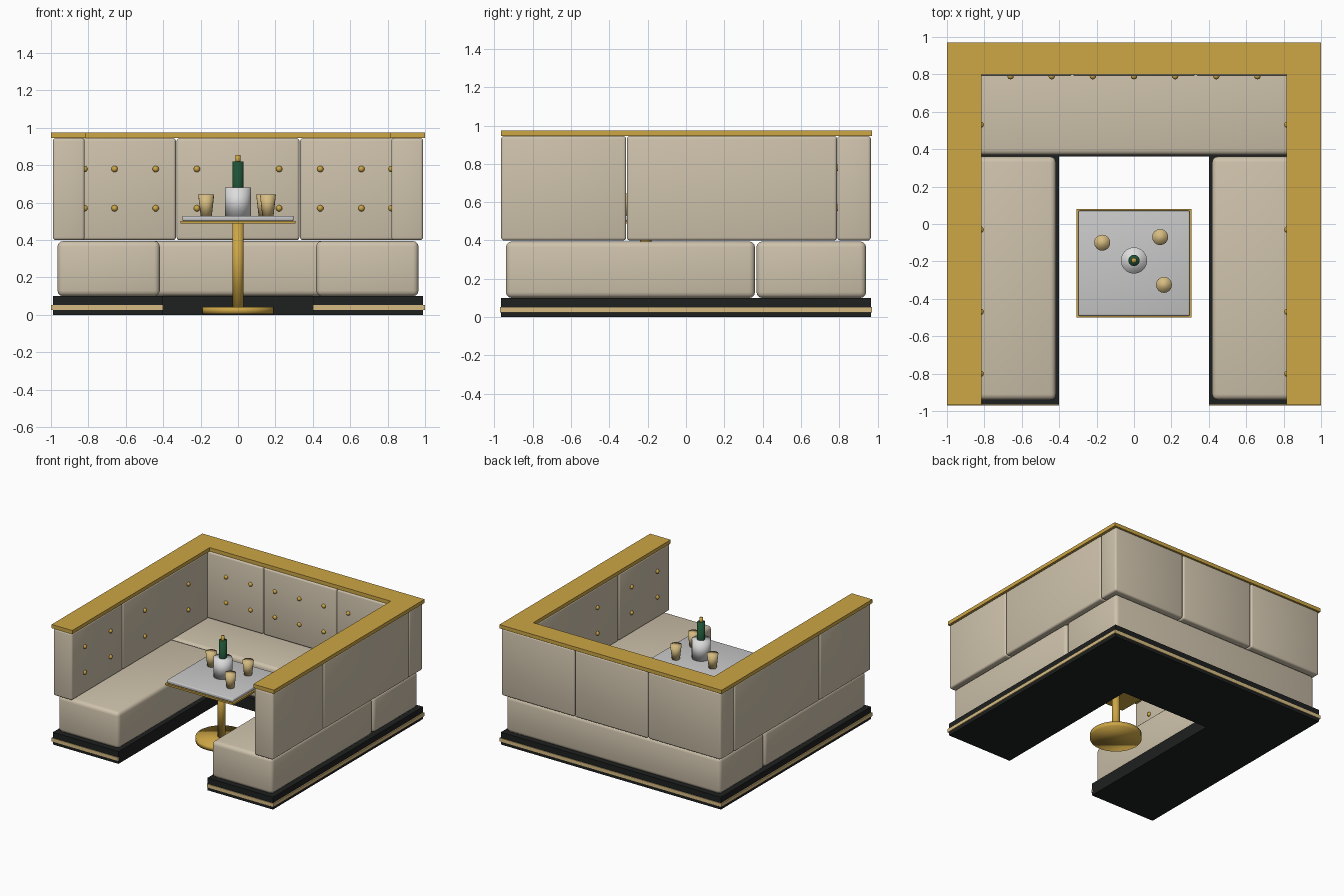
import bpy, bmesh
from math import radians
from mathutils import Matrix, Vector

cube = bpy.data.objects.get("Cube")
if cube:
    bpy.data.objects.remove(cube, do_unlink=True)


def material(name, r, g, b):
    m = bpy.data.materials.new(name)
    m.use_nodes = True
    m.diffuse_color = (r, g, b, 1)
    m.node_tree.nodes["Principled BSDF"].inputs["Base Color"].default_value = (r, g, b, 1)
    return m


CREAM = material("cream upholstery", .62, .54, .41)
GOLD = material("brass", .61, .38, .06)
BLACK = material("black plinth", .013, .014, .014)
STONE = material("grey stone", .58, .58, .58)
SILVER = material("silver", .72, .72, .72)
GREEN = material("bottle green", .013, .085, .035)
PALE = material("champagne", .67, .50, .22)


def finish(name, bm, mat, angle=None):
    """Turn a bmesh into a linked object with smooth shading."""
    mesh = bpy.data.meshes.new(name)
    bm.to_mesh(mesh)
    bm.free()
    mesh.materials.append(mat)
    ob = bpy.data.objects.new(name, mesh)
    bpy.context.collection.objects.link(ob)
    bpy.ops.object.select_all(action='DESELECT')
    ob.select_set(True)
    bpy.context.view_layer.objects.active = ob
    if angle:
        bpy.ops.object.shade_smooth_by_angle(angle=radians(angle))
    else:
        bpy.ops.object.shade_smooth()
    return ob


def box(name, x, y, z, mat, bevel=0):
    """Box from (min, max) ranges, with optionally rounded edges."""
    bm = bmesh.new()
    size = Vector((x[1] - x[0], y[1] - y[0], z[1] - z[0]))
    mid = Vector((sum(x), sum(y), sum(z))) / 2
    bmesh.ops.create_cube(bm, size=1, matrix=Matrix.Translation(mid) @ Matrix.Diagonal(size).to_4x4())
    if bevel:
        bmesh.ops.bevel(bm, geom=bm.edges[:], offset=bevel, segments=3,
                        profile=.5, affect='EDGES')
    return finish(name, bm, mat, 40)


def mirrored_box(name, x, *rest):
    box("left_" + name, x, *rest)
    box("right_" + name, (-x[1], -x[0]), *rest)


def turned(name, xy, z, r_bottom, r_top, mat, sides=24, angle=None):
    """Upright cylinder or tapered cup."""
    bm = bmesh.new()
    bmesh.ops.create_cone(bm, cap_ends=True, segments=sides, radius1=r_bottom, radius2=r_top,
                          depth=z[1] - z[0],
                          matrix=Matrix.Translation((xy[0], xy[1], sum(z) / 2)))
    return finish(name, bm, mat, angle)


def button(name, spot):
    bm = bmesh.new()
    bmesh.ops.create_uvsphere(bm, u_segments=12, v_segments=8, radius=.017,
                              matrix=Matrix.Translation(spot))
    finish(name, bm, GOLD)


W, D = .99, .965            # half width and half depth of the booth
INNER, SPLIT = .4, .36      # inner plinth edge and joint between side and back runs

# Plinth and its trim on the outer faces
plinth_z, trim_z = (0, .1), (.025, .053)
box("back_plinth", (-W, W), (SPLIT, D), plinth_z, BLACK)
mirrored_box("side_plinth", (INNER, W), (-D, SPLIT), plinth_z, BLACK)
mirrored_box("side_trim", (W - .005, 1), (-.97, .97), trim_z, PALE)
mirrored_box("front_trim", (INNER, W), (-.97, -.96), trim_z, PALE)
box("back_trim", (-W, W), (.96, .97), trim_z, PALE)

# Seat cushions
seat_z = (.1, .395)
box("back_seat", (-D, D), (.368, .94), seat_z, CREAM, .03)
mirrored_box("side_seat", (.418, D), (-.94, SPLIT), seat_z, CREAM, .03)

# Backrest panels
panel_z = (.4, .945)
third = 2 * W / 3
for i in range(3):
    x0 = -W + i * third
    box(f"back_panel_{i + 1}", (x0 + .002, x0 + third - .002), (.79, D), panel_z, CREAM, .015)
mirrored_box("long_side_panel", (.82, W), (-.308, .788), panel_z, CREAM, .015)
mirrored_box("short_side_panel", (.82, W), (-D, -.312), panel_z, CREAM, .015)

# Brass capping along the top
cap_z = (.945, .975)
box("back_cap", (-1, 1), (.8, .97), cap_z, GOLD)
mirrored_box("side_cap", (.815, 1), (-.967, .8), cap_z, GOLD)

# Tufting buttons in two rows
for z in (.57, .78):
    for i in range(-3, 4):
        button("back_button", (i * .22, .79, z))
    for y in (.53, -.03, -.47, -.8):
        for side in (-1, 1):
            button("side_button", (side * .82, y, z))

# Pedestal table
ty = -.21
turned("table_base", (0, ty), (.005, .043), .193, .193, GOLD, 32)
turned("table_post", (0, ty), (.04, .49), .03, .03, GOLD)
box("table_edge", (-.307, .307), (ty - .29, ty + .29), (.488, .502), GOLD)
box("table_top", (-.298, .298), (ty - .281, ty + .281), (.502, .53), STONE, .008)

# Bucket with a bottle
by = -.195
turned("bucket", (0, by), (.53, .68), .07, .07, SILVER)
turned("bottle", (0, by), (.55, .82), .03, .03, GREEN, 16)
turned("bottle_neck", (0, by), (.81, .855), .014, .014, GOLD, 12)

# Cups
for spot in ((-.17, -.1), (.14, -.07), (.16, -.325)):
    turned("cup", spot, (.53, .645), .03, .043, PALE, 16)
